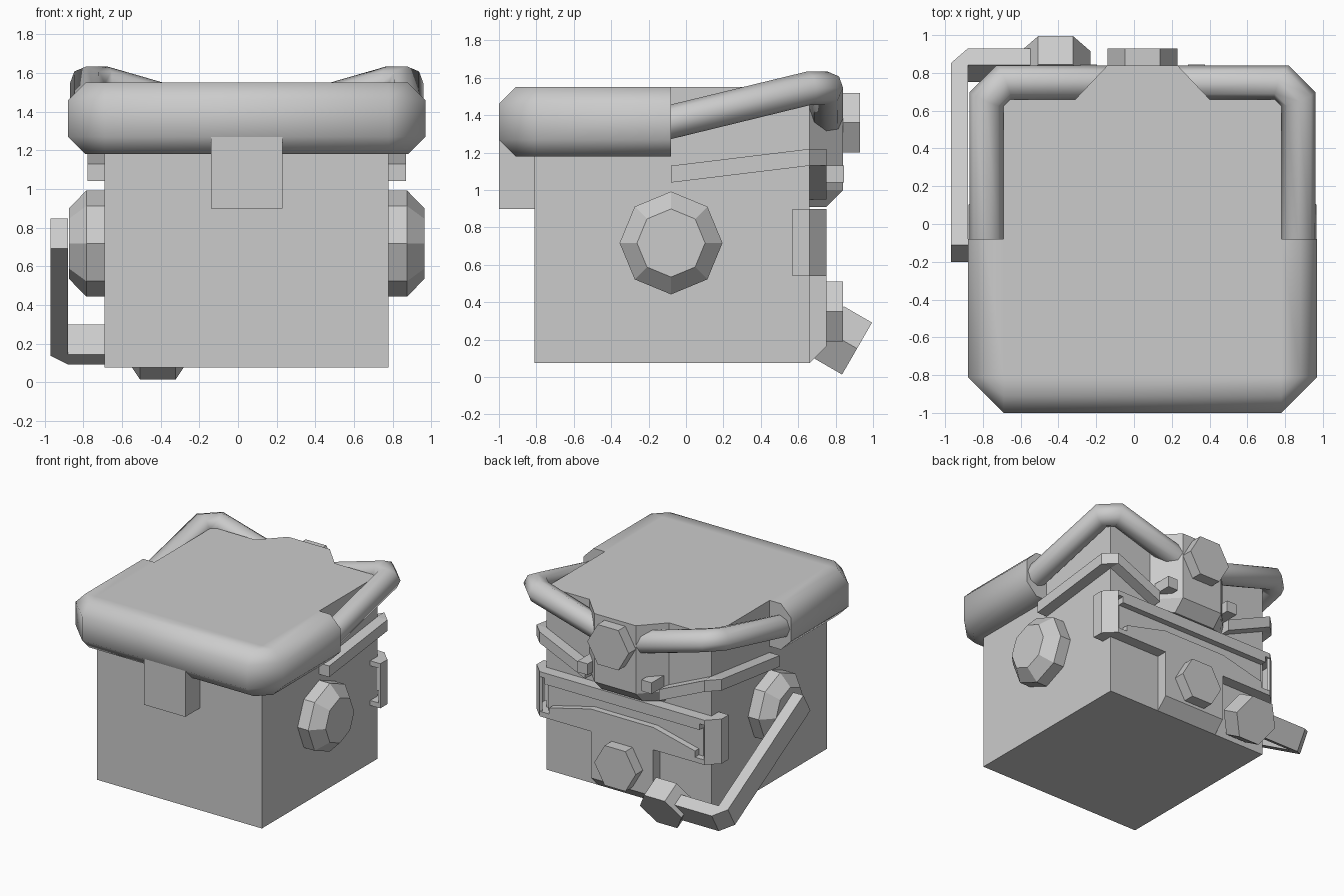
import bpy, bmesh, math
from mathutils import Vector, Matrix

if "Cube" in bpy.data.objects:
    bpy.data.objects.remove(bpy.data.objects["Cube"])

CX = 0.045          # symmetry plane of the body
grey = bpy.data.materials.new("light_grey")
grey.use_nodes = True
COLOR = (0.6, 0.6, 0.6, 1)
grey.diffuse_color = COLOR
grey.node_tree.nodes["Principled BSDF"].inputs["Base Color"].default_value = COLOR


def finish(name, bm, smooth=0):
    bmesh.ops.recalc_face_normals(bm, faces=bm.faces)
    mesh = bpy.data.meshes.new(name)
    bm.to_mesh(mesh)
    bm.free()
    mesh.materials.append(grey)
    obj = bpy.data.objects.new(name, mesh)
    bpy.context.collection.objects.link(obj)
    if smooth:
        bpy.ops.object.select_all(action='DESELECT')
        obj.select_set(True)
        bpy.context.view_layer.objects.active = obj
        bpy.ops.object.shade_smooth_by_angle(angle=math.radians(smooth))
    return obj


def loft(name, rings, smooth=0, matrix=None):
    """Skin a row of equal rings and cap both ends."""
    bm = bmesh.new()
    rows = [[bm.verts.new(p) for p in ring] for ring in rings]
    n = len(rows[0])
    for a, b in zip(rows, rows[1:]):
        for i in range(n):
            j = (i + 1) % n
            bm.faces.new((a[i], a[j], b[j], b[i]))
    bm.faces.new(rows[0])
    bm.faces.new(rows[-1])
    if matrix:
        bm.transform(matrix)
    bmesh.ops.remove_doubles(bm, verts=bm.verts, dist=0.0001)
    return finish(name, bm, smooth)


def prism(name, axis, pts, lo, hi, matrix=None):
    """Extrude a flat outline along axis; the outline uses the other two axes in order."""
    def at(p, h):
        q = list(p)
        q.insert("xyz".index(axis), h)
        return q
    return loft(name, [[at(p, h) for p in pts] for h in (lo, hi)], 0, matrix)


def box(name, x, y, z):
    return prism(name, "z", [(x[0], y[0]), (x[1], y[0]), (x[1], y[1]), (x[0], y[1])], *z)


def circle(n, r, a=0, b=0):
    return [(a + r * math.cos(math.tau * i / n), b + r * math.sin(math.tau * i / n)) for i in range(n)]


def tube(name, path, radius):
    """Eight-sided tube with mitred bends."""
    pts = [Vector(p) for p in path]
    rings = []
    for i, p in enumerate(pts):
        d_in = (p - pts[max(i - 1, 0)]).normalized()
        d_out = (pts[min(i + 1, len(pts) - 1)] - p).normalized()
        tangent = (d_in + d_out).normalized()
        side = tangent.cross(Vector((0, 0, 1))).normalized()
        up = side.cross(tangent)
        stretch = 1 / max(tangent.dot(d_out if d_out.length else d_in), 0.7)
        rings.append([p + side * a * stretch + up * b for a, b in circle(8, radius)])
    return loft(name, rings, 50)


# Main block and front tab
box("body", (CX - .735, CX + .735), (-.81, .66), (.075, 1.55))
box("front_tab", (CX - .185, CX + .185), (-1, -.8), (.90, 1.27))

# Thick padded collar around the front half of the top
profile = [(0, 1.18), (.1, 1.18), (.19, 1.27), (.19, 1.46), (.1, 1.55), (0, 1.55)]
stations = [(-1, -.08, -1, 0), (-1, -.81, -1, 0), (-1, -.81, 0, -1),
            (1, -.81, 0, -1), (1, -.81, 1, 0), (1, -.08, 1, 0)]
loft("front_collar", [[(CX + s * .735 + dx * o, y + dy * o, z) for o, z in profile]
                      for s, y, dx, dy in stations], 50)

# Rear bulge with sloped underside
bulge = [(-.365, .65), (-.185, .84), (.185, .84), (.365, .65)]
foot = [(-.33, .65), (-.185, .75), (.185, .75), (.33, .65)]
loft("rear_bulge", [[(CX + a, b, z) for a, b in ring]
                    for ring, z in ((foot, .91), (bulge, 1.0), (bulge, 1.55))])

# Lower rear panel group
prism("lower_rear_block", "x", [(.65, .075), (.66, .075), (.75, .165), (.75, .56), (.65, .56)],
      CX - .277, CX + .277)
box("rear_recess", (CX - .69, CX + .69), (.65, .70), (.54, .90))
box("rear_beam", (CX - .69, CX + .69), (.65, .75), (.81, .90))
prism("rear_arched_panel", "y", [(CX + a, b) for a, b in
      ((-.65, .54), (.65, .54), (.65, .63), (.28, .72), (-.28, .72), (-.65, .63))], .65, .75)

# Hexagonal rear ports
prism("upper_port", "y", circle(6, .185, CX, 1.36), .83, .93)
prism("lower_port", "y", circle(6, .185, CX, .35), .74, .84)

# Paired parts on each side
for s, side in ((1, "left"), (-1, "right")):
    def X(v):
        return CX + s * v

    # Round side cap with bevelled rim
    loft(side + "_side_cap", [[(X(x), y, z) for y, z in circle(8, r, -.08, .717)]
                              for x, r in ((.73, .275), (.83, .275), (.92, .182))])

    # Thin rear pipe rising to the corner, then dropping to the bulge
    tube(side + "_rear_pipe", [(X(.825), -.1, 1.36), (X(.825), .66, 1.545),
                               (X(.735), .75, 1.545), (X(.185), .75, 1.385)], .09)

    # Slanted trim strip wrapping the rear corner
    strip = [(.73, .825, -.08, -.08, 1.04), (.73, .825, .66, .66, 1.13),
             (.735, .735, .65, .75, 1.13), (.33, .33, .65, .75, .95)]
    loft(side + "_trim_strip", [[(X(a), c, z), (X(b), d, z), (X(b), d, z + .09), (X(a), c, z + .09)]
                                for a, b, c, d, z in strip])
    box(side + "_trim_knob", (X(.24), X(.33)), (.65, .845), (1.04, 1.13))

    # Corner handle: two arms and a bent grip
    outline = [(X(.735), .57), (X(.825), .57), (X(.825), .66), (X(.735), .75), (X(.645), .75), (X(.645), .65)]
    for z in (.54, .86):
        prism(side + "_handle_arm", "z", outline, z, z + .04)
    prism(side + "_handle_grip", "z", [(X(.825), .57), (X(.825), .66), (X(.735), .75),
          (X(.72), .735), (X(.81), .645), (X(.81), .57)], .54, .90)

# Tilted lever and its hexagonal nut on one side
tilt = Matrix.Translation((0, -.155, .77)) @ Matrix.Rotation(math.radians(-30), 4, 'X')
prism("lever_arm", "z", [(-.97, 0), (-.88, 0), (-.88, 1.1), (-.45, 1.1), (-.45, 1.2),
                         (-.88, 1.2), (-.97, 1.11)], -.09, .09, tilt)
prism("lever_nut", "y", circle(6, .185, -.415, 0), 1.06, 1.235, tilt)
